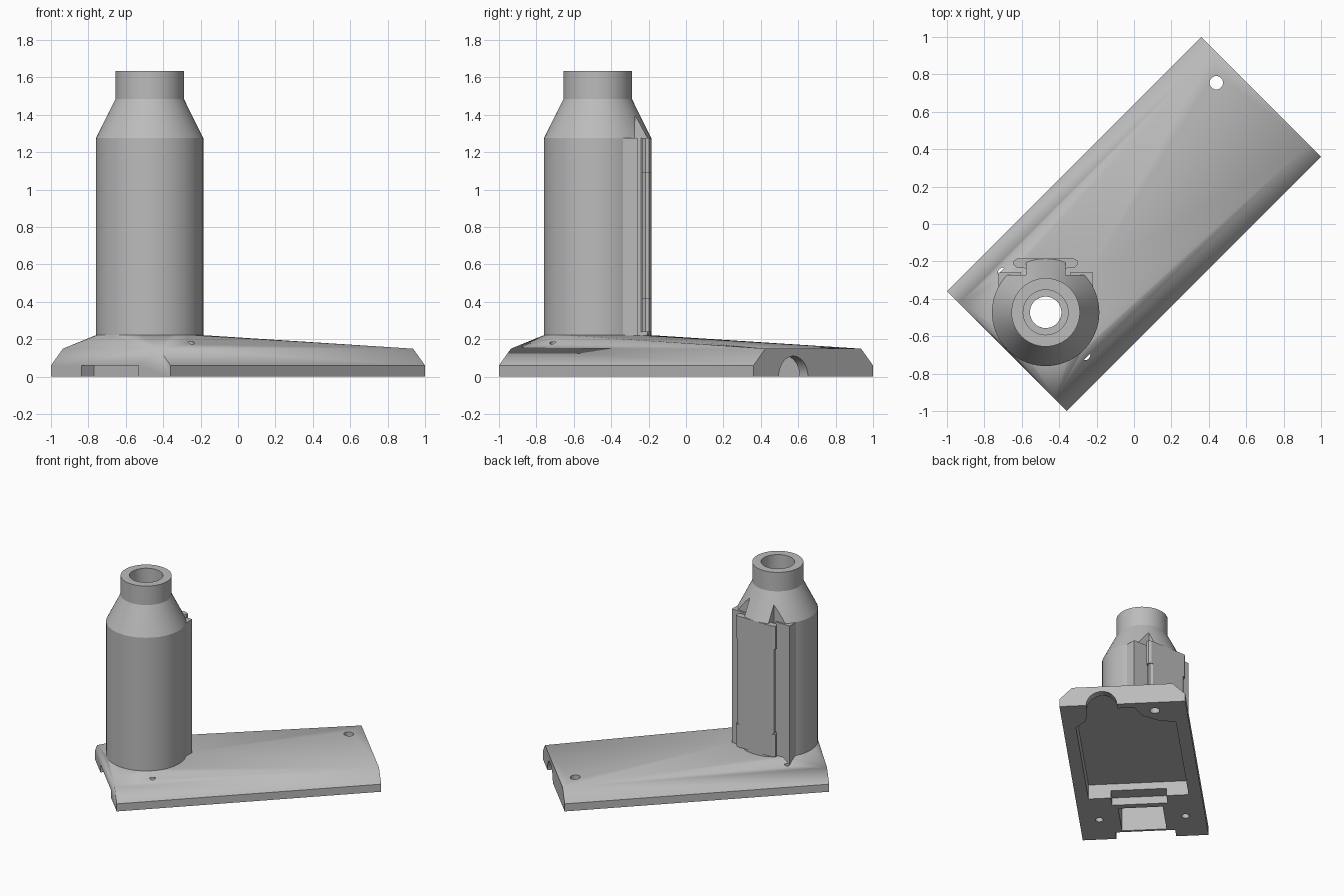
import bpy, bmesh, math
from mathutils import Matrix, Vector

if "Cube" in bpy.data.objects:
    bpy.data.objects.remove(bpy.data.objects["Cube"], do_unlink=True)

grey = bpy.data.materials.new("plain grey")
grey.use_nodes = True
grey.diffuse_color = (0.5, 0.5, 0.5, 1)
grey.node_tree.nodes["Principled BSDF"].inputs["Base Color"].default_value = (0.5, 0.5, 0.5, 1)

TURN = Matrix.Rotation(math.radians(45), 4, 'Z')   # the base lies diagonally
TOWER_U = -0.668                                   # tower position along the base
TOWER = TURN @ Matrix.Translation((TOWER_U, 0, 0))
RAIL = Matrix.Translation(TOWER.to_translation())
R = 0.287


def finish(bm, name, matrix):
    bmesh.ops.recalc_face_normals(bm, faces=bm.faces)
    bm.transform(matrix)
    mesh = bpy.data.meshes.new(name)
    bm.to_mesh(mesh)
    bm.free()
    mesh.materials.append(grey)
    ob = bpy.data.objects.new(name, mesh)
    bpy.context.collection.objects.link(ob)
    return ob


def prism(name, outline, z0, z1, matrix):
    bm = bmesh.new()
    face = bm.faces.new([bm.verts.new((x, y, z0)) for x, y in outline])
    new = bmesh.ops.extrude_face_region(bm, geom=[face])["geom"]
    bmesh.ops.translate(bm, vec=(0, 0, z1 - z0),
                        verts=[g for g in new if isinstance(g, bmesh.types.BMVert)])
    return finish(bm, name, matrix)


def rect(x0, x1, y0, y1):
    return [(x0, y0), (x1, y0), (x1, y1), (x0, y1)]


def circle(x, y, r, n=48):
    return [(x + r * math.cos(2 * math.pi * i / n), y + r * math.sin(2 * math.pi * i / n))
            for i in range(n)]


def cut(ob, cutters):
    for c in cutters:
        c.hide_render = True
        mod = ob.modifiers.new("cut", 'BOOLEAN')
        mod.operation, mod.solver, mod.object = 'DIFFERENCE', 'EXACT', c
        bpy.context.view_layer.objects.active = ob
        bpy.ops.object.modifier_apply(modifier=mod.name)
        bpy.data.objects.remove(c, do_unlink=True)


def smooth(ob):
    bpy.ops.object.select_all(action='DESELECT')
    ob.select_set(True)
    bpy.context.view_layer.objects.active = ob
    bpy.ops.object.shade_smooth_by_angle(angle=math.radians(25))


# Base plate: bevelled slab rising to a disc under the tower
L, W, WT = 0.962, 0.4525, 0.362
bm = bmesh.new()
for w, z in ((W, 0), (W, 0.06), (WT, 0.15)):
    for x, y in rect(-L, L, -w, w):
        bm.verts.new((x, y, z))
for x, y in circle(TOWER_U, 0, R, 64):
    bm.verts.new((x, y, 0.222))
hull = bmesh.ops.convex_hull(bm, input=bm.verts)
bmesh.ops.dissolve_limit(bm, angle_limit=0.01, verts=bm.verts, edges=bm.edges)
base = finish(bm, "base_plate", TURN)

# Underside hollow, latch slots, tower pocket and screw holes
hollow = [(-0.375, -0.36), (0.65, -0.36), (0.74, -0.28), (0.9, -0.26), (0.9, 0.08),
          (0.78, 0.13), (0.70, 0.24), (0.67, 0.36), (-0.375, 0.36)]
cutters = [
    prism("hollow_cutter", hollow, -0.1, 0.115, TURN),
    prism("inner_slot_cutter", rect(-0.48, -0.36, -0.2, 0.2), -0.1, 0.06, TURN),
    prism("end_slot_cutter", rect(-1.1, -0.87, -0.21, 0.22), -0.1, 0.06, TURN),
    prism("pocket_cutter", rect(-0.85, -0.53, -0.16, 0.16), -0.1, 0.19, TURN),
    prism("bore_cutter", circle(TOWER_U, 0, 0.084), 0.1, 0.4, TURN),
    prism("bolt_hole_cutter", circle(0.845, 0.223, 0.036, 32), -0.1, 0.4, TURN),
    prism("cable_arch_cutter", circle(0, 0, 0.11), 0.75, 1.1,
          TURN @ Matrix.Translation((0, -0.15, 0)) @ Matrix.Rotation(math.pi / 2, 4, 'Y')),
]
for side in (-1, 1):
    cutters.append(prism("screw_hole_cutter", circle(-0.68, side * 0.31, 0.028, 24),
                         -0.1, 0.186, TURN))
cut(base, cutters)
smooth(base)

# Tower: hollow turned body with shoulder cone and neck
profile = [(0.084, 0.21), (R, 0.21), (R, 1.275), (0.183, 1.485), (0.183, 1.635),
           (0.12, 1.635), (0.12, 1.25), (0.084, 1.25)]
bm = bmesh.new()
n = 72
rings = [[bm.verts.new((r * math.cos(2 * math.pi * i / n), r * math.sin(2 * math.pi * i / n), z))
          for i in range(n)] for r, z in profile]
for a, b in zip(rings, rings[1:] + rings[:1]):
    for i in range(n):
        j = (i + 1) % n
        bm.faces.new((a[i], a[j], b[j], b[i]))
tower = finish(bm, "tower", RAIL)

# Flat back on both sides of the rail web
cut(tower, [prism("back_cutter", rect(min(s * 0.105, s * 0.4), max(s * 0.105, s * 0.4), 0.2, 0.4),
                  0.0, 1.6, RAIL) for s in (-1, 1)])
smooth(tower)

# Mounting rail: side shoulders and hooked flanges
for side, label in ((-1, "right"), (1, "left")):
    shoulder = [(0.15, 0.05), (0.253, 0.1), (0.253, 0.213), (0.13, 0.213)]
    prism(label + "_rail_shoulder", [(side * x, y) for x, y in shoulder], 0.16, 1.275, RAIL)
    for i, (z0, z1, tip) in enumerate(((0.24, 0.42, 0.172), (0.42, 1.09, 0.158), (1.09, 1.275, 0.172))):
        flange = [(0.09, 0.225), (0.118, 0.238), (tip - 0.02, 0.238), (tip, 0.255),
                  (tip, 0.275), (tip - 0.02, 0.287), (0.09, 0.287)]
        prism(f"{label}_rail_flange_{i + 1}", [(side * x, y) for x, y in flange], z0, z1, RAIL)

# Rail face plate joining the flanges
prism("rail_face", rect(-0.1, 0.1, 0.24, 0.287), 0.24, 1.275, RAIL)
